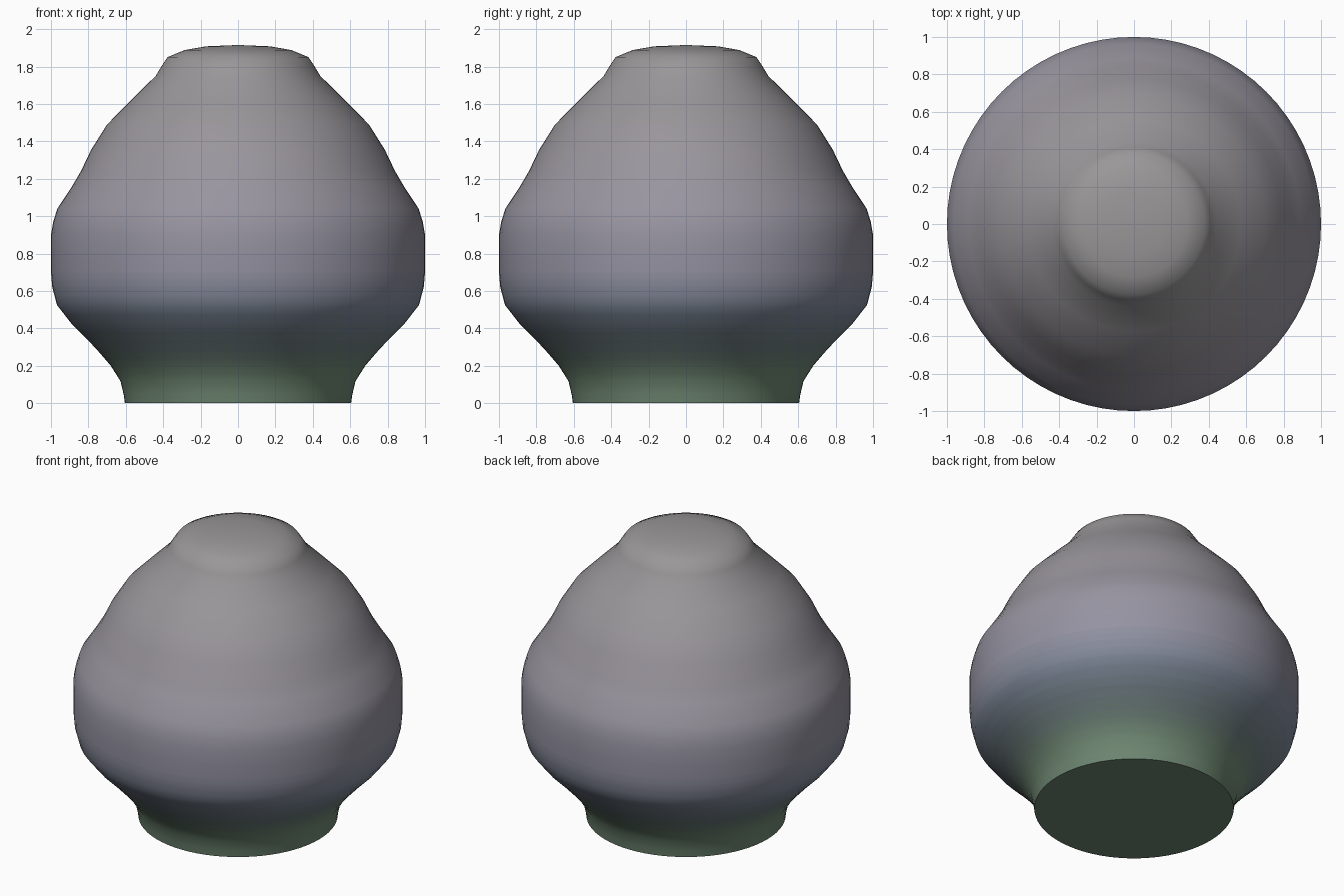
import bpy, bmesh, math

if "Cube" in bpy.data.objects:
    bpy.data.objects.remove(bpy.data.objects["Cube"])

SEGMENTS = 72

# Outer profile from foot to crown: (radius, height)
PROFILE = [(0.605, 0), (0.61, 0.04), (0.628, 0.117), (0.68, 0.2), (0.74, 0.27),
           (0.80, 0.335), (0.89, 0.425), (0.968, 0.525), (0.993, 0.62),
           (1.0, 0.70), (1.0, 0.80), (1.0, 0.90), (0.988, 0.97), (0.966, 1.04),
           (0.89, 1.155), (0.84, 1.24), (0.785, 1.355), (0.70, 1.49),
           (0.57, 1.622), (0.44, 1.75), (0.41, 1.80), (0.377, 1.85),
           (0.285, 1.888), (0.17, 1.908), (0, 1.915)]

# Glaze colours that fade upward: (height, colour)
GLAZE = [(0.0, (0.15, 0.23, 0.16)), (0.16, (0.16, 0.25, 0.17)),
         (0.30, (0.15, 0.20, 0.20)), (0.48, (0.20, 0.24, 0.31)),
         (0.75, (0.30, 0.29, 0.36)), (1.2, (0.32, 0.30, 0.34)),
         (1.92, (0.32, 0.31, 0.31))]


def glaze_colour(z):
    for (z0, c0), (z1, c1) in zip(GLAZE, GLAZE[1:]):
        if z <= z1:
            t = (z - z0) / (z1 - z0)
            return [a + (b - a) * t for a, b in zip(c0, c1)] + [1]
    return list(GLAZE[-1][1]) + [1]


def lathe(name, points, close_bottom=False):
    """Revolve a profile about z, one glaze material per band."""
    bm = bmesh.new()
    mesh = bpy.data.meshes.new(name)
    rings = []
    for r, z in points:
        if r == 0:
            rings.append([bm.verts.new((0, 0, z))] * SEGMENTS)
        else:
            rings.append([bm.verts.new((r * math.cos(a), r * math.sin(a), z))
                          for a in (math.tau * i / SEGMENTS for i in range(SEGMENTS))])
    for k, (low, high) in enumerate(zip(rings, rings[1:])):
        mat = bpy.data.materials.new(f"{name}_glaze_{k}")
        mat.diffuse_color = glaze_colour((points[k][1] + points[k + 1][1]) / 2)
        mat.use_nodes = True
        mat.node_tree.nodes["Principled BSDF"].inputs["Base Color"].default_value = mat.diffuse_color
        mesh.materials.append(mat)
        for i in range(SEGMENTS):
            j = (i + 1) % SEGMENTS
            corners = [low[i], low[j], high[j], high[i]]
            face = bm.faces.new(list(dict.fromkeys(corners)))
            face.material_index = k
    if close_bottom:
        bm.faces.new(rings[0][::-1])
    bm.to_mesh(mesh)
    bm.free()
    obj = bpy.data.objects.new(name, mesh)
    bpy.context.collection.objects.link(obj)
    bpy.ops.object.select_all(action='DESELECT')
    obj.select_set(True)
    bpy.context.view_layer.objects.active = obj
    bpy.ops.object.shade_smooth_by_angle(angle=math.radians(50))
    return obj


# Extra rings in the lower half soften the colour fade
fine = []
for (r0, z0), (r1, z1) in zip(PROFILE, PROFILE[1:]):
    steps = 2 if 0.1 < z0 < 0.65 else 1
    fine += [(r0 + (r1 - r0) * s / steps, z0 + (z1 - z0) * s / steps)
             for s in range(steps)]
fine.append(PROFILE[-1])

# Closed vase with flat underside and domed crown
lathe("vase_body", fine, close_bottom=True)
